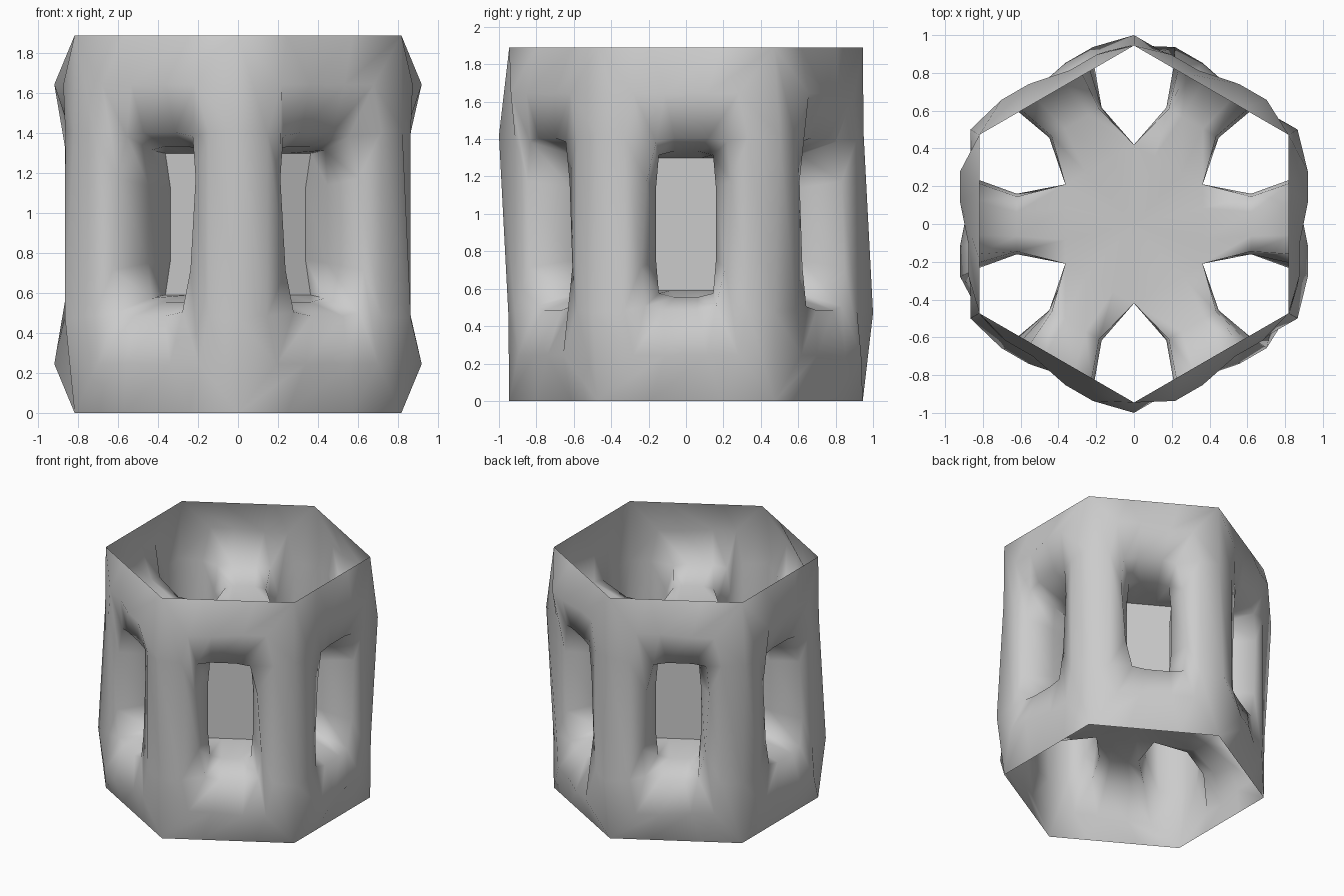
import bpy, bmesh
from math import cos, sin, radians, pi, sqrt

if "Cube" in bpy.data.objects:
    bpy.data.objects.remove(bpy.data.objects["Cube"])

MID = 0.945          # half height of the model
C30, S30 = cos(radians(30)), 0.5

# 12 points around a square, counter-clockwise seen from outside
TEMPLATE = [(-1, -1), (-.4, -1), (.4, -1), (1, -1), (1, -.5), (1, .5),
            (1, 1), (.4, 1), (-.4, 1), (-1, 1), (-1, .5), (-1, -.5)]


def border(u, v, s):
    """Edge of one sixth of the shell: rims and corner columns."""
    if abs(v) == 1:
        return 0.945 * C30, 0.945 * S30 * u, MID + MID * v
    rad = 1.0 if s * u * v > 0 else 0.95
    return rad * C30, rad * S30 * u, MID + 0.95 * v


def bulge(u, v, s):
    """Shell swelling above and below each window."""
    if abs(v) == 1:
        return (0.92 if s * u * v > 0 else 0.875), 0.28 * u, MID + 0.7 * v
    return 0.865, 0.33 * u, MID + 0.92 * v


def mouth(u, v, s):
    lean = 0.03 * s * v
    if abs(u * v) == 1:
        return 0.835, 0.19 * u + lean, MID + 0.44 * v
    return 0.84, 0.225 * u + lean, MID + 0.46 * v


def neck(u, v, s):
    if abs(u * v) == 1:
        return 0.62, 0.145 * u, MID + 0.37 * v
    return 0.62, 0.16 * u, MID + 0.39 * v


def hub(u, v, s):
    rad = 0.42 if abs(v) == 1 else 0.39
    return rad * C30, rad * S30 * u, MID + 0.355 * v


def place(p, k):
    """Turn radius, sideways offset, height into a point on side k."""
    r, t, z = p
    c, n = cos(k * pi / 3), sin(k * pi / 3)
    return (r * c - t * n, r * n + t * c, z)


def finish(name, bm, angle):
    bmesh.ops.remove_doubles(bm, verts=bm.verts, dist=0.001)
    me = bpy.data.meshes.new(name)
    bm.to_mesh(me)
    bm.free()
    ob = bpy.data.objects.new(name, me)
    bpy.context.collection.objects.link(ob)
    bpy.ops.object.select_all(action='DESELECT')
    ob.select_set(True)
    bpy.context.view_layer.objects.active = ob
    bpy.ops.object.shade_smooth_by_angle(angle=radians(angle))
    return ob


shell = bmesh.new()
walls = bmesh.new()
top = shell.verts.new((0, 0, MID + 0.355))
bottom = shell.verts.new((0, 0, MID - 0.355))

for k in range(6):
    s = 1 if k % 2 == 0 else -1
    # shell side, window and radial tunnel as successive rings
    rings = [[shell.verts.new(place(f(u, v, s), k)) for u, v in TEMPLATE]
             for f in (border, bulge, mouth, neck, hub)]
    for a, b in zip(rings, rings[1:]):
        for i in range(12):
            j = (i + 1) % 12
            shell.faces.new((a[i], a[j], b[j], b[i]))
    # hub roof and floor
    h = rings[-1]
    for i in range(3):
        shell.faces.new((h[i], h[i + 1], bottom))
        shell.faces.new((h[i + 6], h[i + 7], top))
    # flat wall closing the tunnel at the hub
    walls.faces.new([walls.verts.new(v.co) for v in h])

finish("window_shell", shell, 75)
finish("hub_walls", walls, 30)
